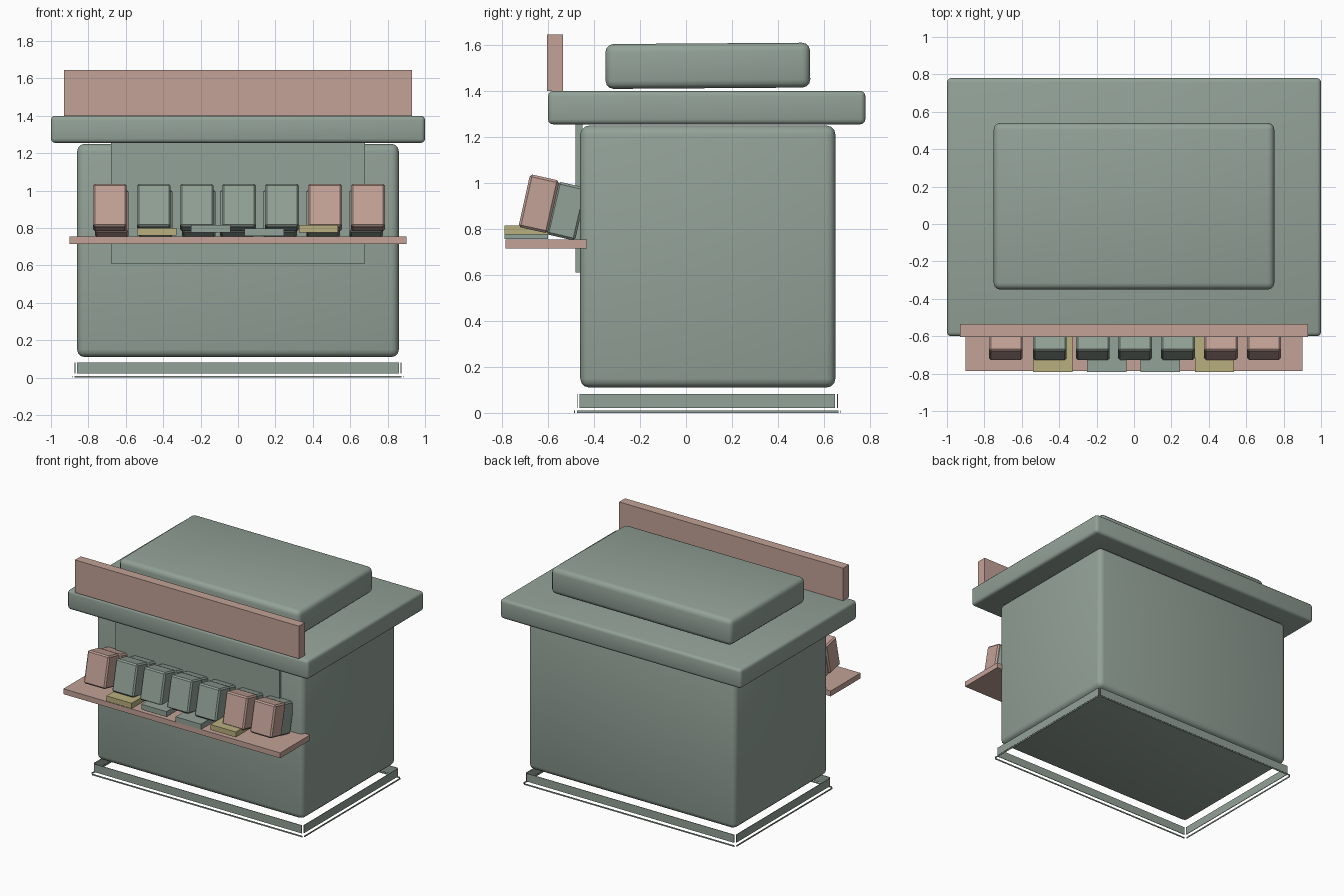
import bpy
import math

cube = bpy.data.objects.get("Cube")
if cube:
    bpy.data.objects.remove(cube, do_unlink=True)


def material(name, rgb):
    mat = bpy.data.materials.new(name)
    mat.use_nodes = True
    mat.diffuse_color = (*rgb, 1)
    mat.node_tree.nodes["Principled BSDF"].inputs["Base Color"].default_value = (*rgb, 1)
    return mat


green = material("grey green", (0.29, 0.36, 0.31))
pink = material("dusty pink", (0.54, 0.36, 0.31))
yellow = material("dull yellow", (0.48, 0.43, 0.21))


def box(name, mat, x, y, z, tilt=0, bevel=0, segments=1, smooth=False):
    """Box from (min, max) ranges, tilted about x through its centre."""
    ranges = (x, y, z)
    centre = [(a + b) / 2 for a, b in ranges]
    bpy.ops.mesh.primitive_cube_add(size=1, location=centre)
    obj = bpy.context.object
    obj.name = name
    obj.scale = [b - a for a, b in ranges]
    bpy.ops.object.transform_apply(location=False, rotation=False, scale=True)
    obj.rotation_euler.x = math.radians(tilt)
    obj.data.materials.append(mat)
    if bevel:
        mod = obj.modifiers.new("Rounded edges", 'BEVEL')
        mod.width = bevel
        mod.segments = segments
    if smooth:
        bpy.ops.object.shade_smooth()
    return obj


# Main cabin, roof and rooftop box
box("body", green, (-0.86, 0.86), (-0.46, 0.65), (0.11, 1.25), 0, 0.04, 3, True)
box("roof", green, (-1, 1), (-0.6, 0.78), (1.255, 1.4), 0, 0.022, 3, True)
box("rooftop_box", green, (-0.75, 0.75), (-0.35, 0.54), (1.412, 1.607), 0.4, 0.035, 3, True)

# Front fittings
box("sign_board", pink, (-0.93, 0.93), (-0.605, -0.535), (1.4, 1.645))
box("front_panel", green, (-0.68, 0.68), (-0.48, -0.45), (0.61, 1.257))
box("counter", pink, (-0.9, 0.9), (-0.785, -0.43), (0.715, 0.755))


# Skirting made of four separate thin plates, open at the corners
def skirting(name, hx, y0, y1, z, thick, gap):
    for side, x in (("left", hx - thick), ("right", -hx)):
        box(f"{name}_{side}", green, (x, x + thick), (y0 + gap, y1 - gap), z)
    for side, y in (("front", y0), ("back", y1 - thick)):
        box(f"{name}_{side}", green, (gap - hx, hx - gap), (y, y + thick), z)


skirting("skirting", 0.873, -0.475, 0.66, (0.022, 0.082), 0.004, 0.012)
skirting("ground_trim", 0.885, -0.487, 0.675, (0, 0.01), 0.004, 0.012)

# Row of leaning cartons, each with a second one behind it
cartons = [(-0.685, pink, pink), (-0.45, green, green), (-0.22, green, green),
           (0.005, green, green), (0.235, green, green), (0.465, pink, green),
           (0.695, pink, green)]
for i, (x, front, back) in enumerate(cartons, 1):
    box(f"carton_front_{i}", front, (x - 0.09, x + 0.09), (-0.705, -0.575),
        (0.792, 1.027), -12.5, 0.01)
    lean = 0.01 if x < 0 else -0.01
    box(f"carton_back_{i}", back, (x - 0.09 + lean, x + 0.09 + lean), (-0.583, -0.455),
        (0.76, 0.995), -13, 0.01)

# Flat packets lying under the cartons
packets = [(-0.435, yellow, 0.76), (-0.145, green, 0.775),
           (0.14, green, 0.757), (0.43, yellow, 0.776)]
for i, (x, mat, z) in enumerate(packets, 1):
    box(f"packet_{i}", mat, (x - 0.105, x + 0.105), (-0.79, -0.6), (z, z + 0.04))
